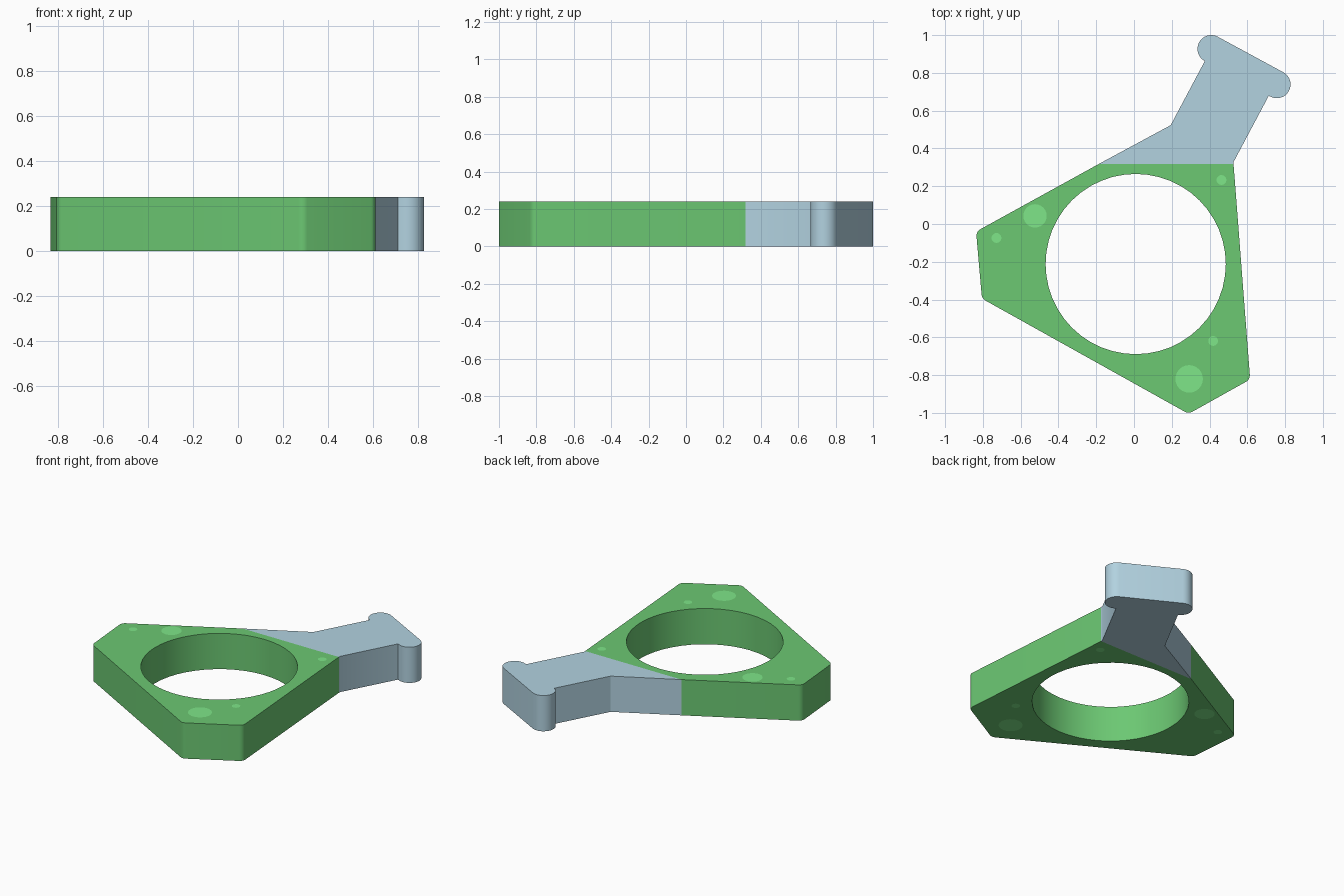
import bpy, bmesh, math
from mathutils import Vector
from mathutils.geometry import tessellate_polygon

if "Cube" in bpy.data.objects:
    bpy.data.objects.remove(bpy.data.objects["Cube"])

H = 0.24        # plate thickness
SEAM = 0.317    # y where the body colour changes to the arm colour


def material(name, rgb):
    m = bpy.data.materials.new(name)
    m.diffuse_color = (*rgb, 1)
    m.use_nodes = True
    m.node_tree.nodes["Principled BSDF"].inputs["Base Color"].default_value = m.diffuse_color
    return m


GREEN = material("green", (0.150, 0.577, 0.171))
LIGHT_GREEN = material("light green", (0.209, 0.791, 0.246))
PALE_BLUE = material("pale blue", (0.445, 0.644, 0.745))


def arc(cx, cy, r, a0, a1, n):
    """n + 1 points along an arc, angles in degrees."""
    angles = [math.radians(a0 + (a1 - a0) * i / n) for i in range(n + 1)]
    return [(cx + r * math.cos(a), cy + r * math.sin(a)) for a in angles]


def circle(cx, cy, r, n):
    return arc(cx, cy, r, 0, 360, n)[:-1]


def fillet(prev, corner, nxt, r, n=6):
    """Round one convex corner of a counter-clockwise outline."""
    p, c, q = Vector(prev), Vector(corner), Vector(nxt)
    u, v = (p - c).normalized(), (q - c).normalized()
    half = u.angle(v) / 2
    centre = c + (u + v).normalized() * (r / math.sin(half))
    start = c + u * (r / math.tan(half)) - centre
    a0 = math.degrees(math.atan2(start.y, start.x))
    return arc(centre.x, centre.y, r, a0, a0 + 180 - math.degrees(2 * half), n)


def plate(name, outline, mats, holes=(), spots=()):
    """Extruded outline with through holes and flush coloured spots."""
    bm = bmesh.new()
    loops = [outline, *holes, *spots]
    flat = [p for loop in loops for p in loop]
    tris = tessellate_polygon([[Vector((*p, 0)) for p in loop] for loop in loops])
    low = [bm.verts.new((*p, 0)) for p in flat]
    high = [bm.verts.new((*p, H)) for p in flat]
    for level in (low, high):
        for t in tris:
            bm.faces.new([level[i] for i in t])
    start = 0
    for k, loop in enumerate(loops):
        n = len(loop)
        if k <= len(holes):      # outer wall and hole walls
            for i in range(n):
                a, b = start + i, start + (i + 1) % n
                bm.faces.new((low[a], low[b], high[b], high[a]))
        else:                    # spot discs on both sides
            for level in (low, high):
                bm.faces.new(level[start:start + n]).material_index = 1
        start += n
    bmesh.ops.recalc_face_normals(bm, faces=bm.faces)
    # open the hidden wall where body and arm meet
    seam = [f for f in bm.faces if all(abs(v.co.y - SEAM) < 1e-5 for v in f.verts)]
    bmesh.ops.delete(bm, geom=seam, context='FACES_ONLY')
    mesh = bpy.data.meshes.new(name)
    bm.to_mesh(mesh)
    bm.free()
    for m in mats:
        mesh.materials.append(m)
    obj = bpy.data.objects.new(name, mesh)
    bpy.context.collection.objects.link(obj)
    bpy.ops.object.select_all(action='DESELECT')
    obj.select_set(True)
    bpy.context.view_layer.objects.active = obj
    bpy.ops.object.shade_smooth_by_angle(angle=math.radians(30))
    return obj


# Body: rounded triangular plate with a large round opening
seam_left, seam_right = (-0.188, SEAM), (0.527, SEAM)
corners = [(-0.836, -0.04), (-0.805, -0.395), (0.289, -1.005), (0.615, -0.823)]
path = [seam_left, *corners, seam_right]
body = [seam_left]
for i in range(1, 5):
    body += fillet(path[i - 1], path[i], path[i + 1], 0.04)
body.append(seam_right)

spots = [(-0.524, 0.043, 0.062), (0.292, -0.82, 0.073),
         (-0.728, -0.074, 0.026), (0.463, 0.233, 0.026), (0.419, -0.619, 0.026)]
plate("body_plate", body, [GREEN, LIGHT_GREEN],
      holes=[circle(0.009, -0.212, 0.477, 48)],
      spots=[circle(x, y, r, 24) for x, y, r in spots])

# Arm: slanted neck ending in a bar with two round lobes
R = 0.073
arm = [seam_left, seam_right, (0.528, 0.33), (0.713, 0.678)]
arm += arc(0.756, 0.739, R, -119, 61.5, 16)
arm += arc(0.409, 0.927, R, 61.5, 242, 16)
arm += [(0.194, 0.523)]
plate("arm", arm, [PALE_BLUE])
